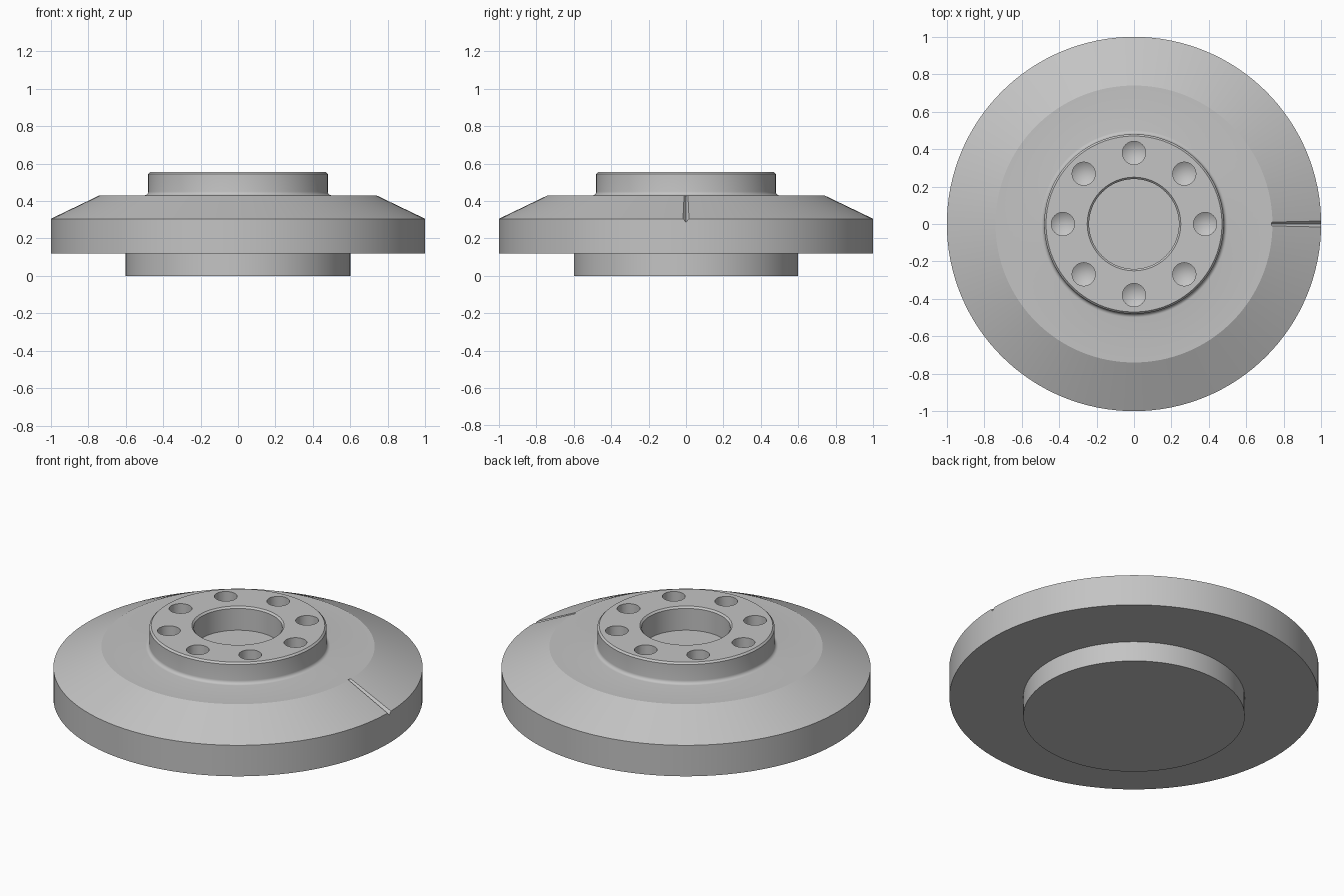
import bpy, bmesh, math
from mathutils import Matrix, Vector

if "Cube" in bpy.data.objects:
    bpy.data.objects.remove(bpy.data.objects["Cube"], do_unlink=True)

steel = bpy.data.materials.new("plain grey metal")
steel.use_nodes = True
grey = (0.55, 0.55, 0.55, 1)
steel.diffuse_color = grey
steel.node_tree.nodes["Principled BSDF"].inputs["Base Color"].default_value = grey


def finish(bm, name):
    bmesh.ops.remove_doubles(bm, verts=bm.verts, dist=1e-5)
    bmesh.ops.recalc_face_normals(bm, faces=bm.faces)
    mesh = bpy.data.meshes.new(name)
    bm.to_mesh(mesh)
    bm.free()
    mesh.materials.append(steel)
    obj = bpy.data.objects.new(name, mesh)
    bpy.context.collection.objects.link(obj)
    return obj


def lathe(bm, profile, steps, centre=(0, 0, 0)):
    """Revolve (radius, height) points round a vertical axis."""
    c = Vector(centre)
    verts = [bm.verts.new(c + Vector((r, 0, z))) for r, z in profile]
    edges = [bm.edges.new(pair) for pair in zip(verts, verts[1:])]
    bmesh.ops.spin(bm, geom=verts + edges, cent=c, axis=(0, 0, 1),
                   angle=math.tau, steps=steps, use_duplicate=False)


def cut(target, cutter):
    cutter.hide_render = True
    mod = target.modifiers.new("cut", "BOOLEAN")
    mod.operation = "DIFFERENCE"
    mod.solver = "EXACT"
    mod.object = cutter
    bpy.context.view_layer.objects.active = target
    bpy.ops.object.modifier_apply(modifier=mod.name)
    bpy.data.objects.remove(cutter, do_unlink=True)


# Stepped disc: foot, rim, sloped shoulder, filleted hub and blind bore
fillet = [(0.5 - 0.02 * math.sin(a), 0.45 - 0.02 * math.cos(a))
          for a in (math.radians(d) for d in range(0, 91, 18))]
outline = [(0, 0), (0.6, 0), (0.6, 0.12), (1, 0.12), (1, 0.305), (0.74, 0.43)]
outline += fillet
outline += [(0.48, 0.545), (0.47, 0.555), (0.25, 0.555), (0.24, 0.545),
            (0.24, 0.415), (0, 0.415)]
bm = bmesh.new()
lathe(bm, outline, 128)
disc = finish(bm, "stepped_disc")

# Ring of eight drilled holes with conical bottoms
bm = bmesh.new()
for i in range(8):
    a = math.tau * i / 8
    lathe(bm, [(0, 0.40), (0.062, 0.44), (0.062, 0.6), (0, 0.6)], 32,
          (0.38 * math.cos(a), 0.38 * math.sin(a), 0))
cut(disc, finish(bm, "hole_cutter"))

# V-shaped index mark running down the shoulder
start, end = Vector((0.735, 0, 0.432)), Vector((1.03, 0, 0.2906))
up = Vector((0.125, 0, 0.26)).normalized()
bm = bmesh.new()
ends = []
for p, half in ((start, 0.01), (end, 0.017)):
    side = Vector((0, half * 2, 0))
    ends.append([bm.verts.new(p - up * half), bm.verts.new(p + up * half + side),
                 bm.verts.new(p + up * half - side)])
for e in ends:
    bm.faces.new(e)
for i in range(3):
    j = (i + 1) % 3
    bm.faces.new((ends[0][i], ends[0][j], ends[1][j], ends[1][i]))
cut(disc, finish(bm, "mark_cutter"))

# Smooth the round walls, keep the machined edges crisp
bpy.ops.object.select_all(action="DESELECT")
disc.select_set(True)
bpy.context.view_layer.objects.active = disc
bpy.ops.object.shade_smooth_by_angle(angle=math.radians(20))
